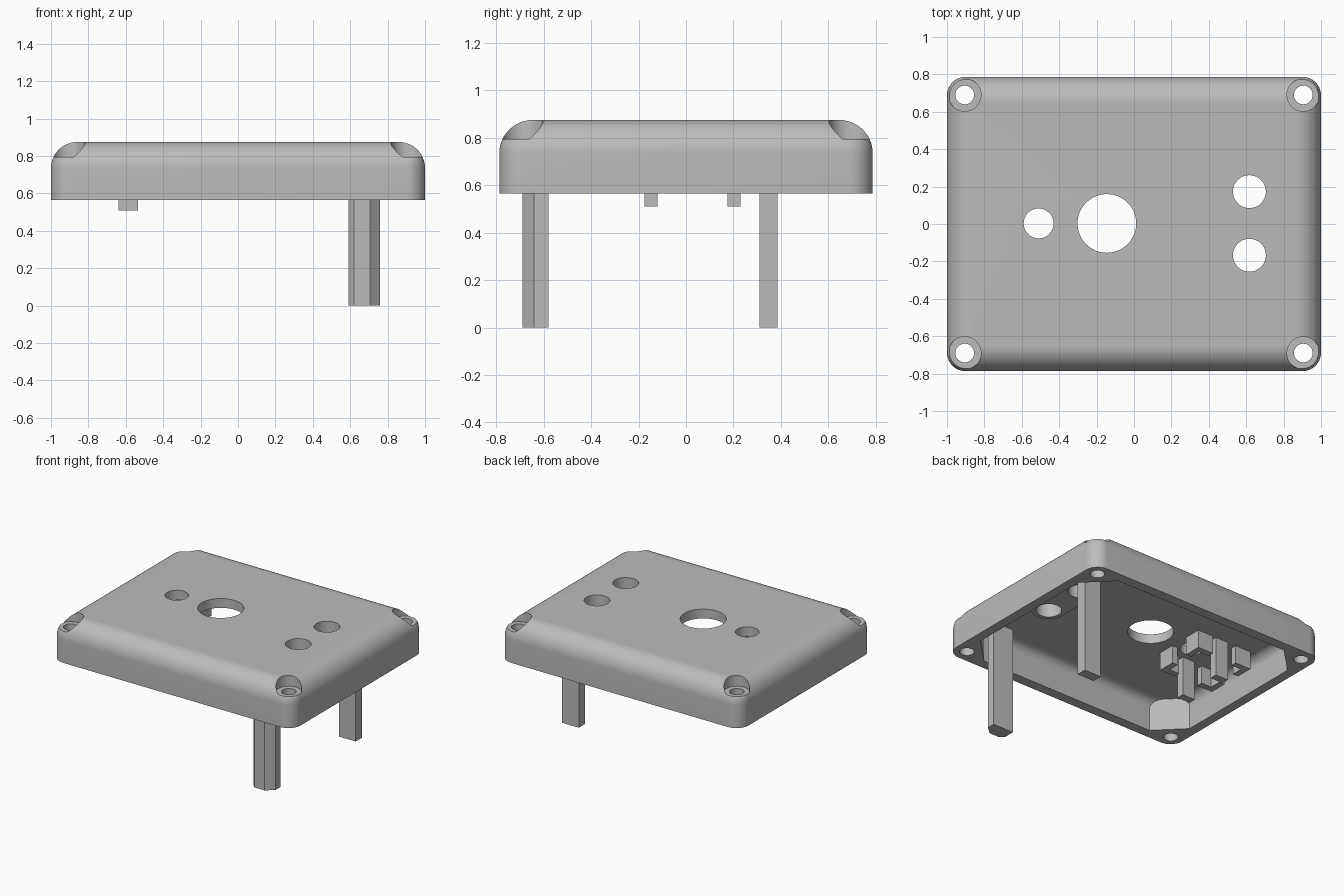
import bpy
import bmesh
from math import cos, sin, pi, radians

cube = bpy.data.objects.get("Cube")
if cube:
    bpy.data.objects.remove(cube, do_unlink=True)

grey = bpy.data.materials.new("plain_grey")
grey.use_nodes = True
colour = (0.5, 0.5, 0.5, 1)
grey.diffuse_color = colour
grey.node_tree.nodes["Principled BSDF"].inputs["Base Color"].default_value = colour

RIM, TOP, CEILING = 0.565, 0.875, 0.805
HX, HY = 1.0, 0.787


def loft(name, rings):
    """Closed solid through a stack of (outline, z) rings."""
    bm = bmesh.new()
    loops = [[bm.verts.new((x, y, z)) for x, y in pts] for pts, z in rings]
    n = len(loops[0])
    bm.faces.new(loops[0][::-1])
    bm.faces.new(loops[-1])
    for low, high in zip(loops, loops[1:]):
        for i in range(n):
            j = (i + 1) % n
            bm.faces.new((low[i], low[j], high[j], high[i]))
    mesh = bpy.data.meshes.new(name)
    bm.to_mesh(mesh)
    bm.free()
    mesh.materials.append(grey)
    ob = bpy.data.objects.new(name, mesh)
    bpy.context.collection.objects.link(ob)
    return ob


def prism(name, pts, z0, z1):
    return loft(name, [(pts, z0), (pts, z1)])


def box(name, x0, x1, y0, y1, z0, z1):
    return prism(name, [(x0, y0), (x1, y0), (x1, y1), (x0, y1)], z0, z1)


def circle(x, y, r, n=48):
    return [(x + r * cos(2 * pi * i / n), y + r * sin(2 * pi * i / n)) for i in range(n)]


def rounded(hx, hy, r, n=10):
    """Rectangle outline with round corners."""
    pts = []
    for k, (sx, sy) in enumerate([(1, 1), (-1, 1), (-1, -1), (1, -1)]):
        for i in range(n + 1):
            a = (k + i / n) * pi / 2
            pts.append((sx * (hx - r) + r * cos(a), sy * (hy - r) + r * sin(a)))
    return pts


def chamfered(hx, hy, total):
    """Rectangle outline with corners cut along |x| + |y| = total."""
    ax, ay = total - hy, total - hx
    return [(hx, -ay), (hx, ay), (ax, hy), (-ax, hy),
            (-hx, ay), (-hx, -ay), (-ax, -hy), (ax, -hy)]


def fillet(outline, z_low, z_top, r, n=12):
    """Rings of an outline whose top edge is rounded."""
    rings = [(outline(0), z_low)]
    for i in range(n + 1):
        a = i / n * pi / 2
        rings.append((outline(r * (1 - cos(a))), z_top - r + r * sin(a)))
    return rings


def cut(target, cutters):
    for c in cutters:
        mod = target.modifiers.new("cut", "BOOLEAN")
        mod.operation, mod.solver, mod.object = "DIFFERENCE", "EXACT", c
        bpy.context.view_layer.objects.active = target
        bpy.ops.object.modifier_apply(modifier=mod.name)
        bpy.data.objects.remove(c, do_unlink=True)


def smooth(ob):
    bpy.ops.object.select_all(action="DESELECT")
    ob.select_set(True)
    bpy.context.view_layer.objects.active = ob
    bpy.ops.object.shade_smooth_by_angle(angle=radians(30))


# Lid shell with a rounded top edge
lid = loft("lid", fillet(
    lambda t: rounded(HX - t, HY - t, max(0.1 - t, 0.002)), RIM, TOP, 0.14))

# Hollow underside, leaving diagonal screw posts in the corners
cavity = loft("cavity_cutter", fillet(
    lambda t: chamfered(0.928 - t, 0.711 - t, 1.445), RIM - 0.1, CEILING, 0.07))
cutters = [cavity]

# Corner screw holes with counterbores
for sx in (1, -1):
    for sy in (1, -1):
        x, y = sx * 0.905, sy * 0.69
        cutters.append(prism("screw_cutter", circle(x, y, 0.05), 0.4, 1))
        cutters.append(prism("counterbore_cutter", circle(x, y, 0.087), 0.795, 1))

# Openings in the top plate
side_holes = [(0.617, 0.173), (0.617, -0.167)]
for x, y, r in [(-0.145, 0.003, 0.157), (-0.51, 0.003, 0.08)]:
    cutters.append(prism("opening_cutter", circle(x, y, r), 0.7, 1))
for x, y in side_holes:
    cutters.append(prism("opening_cutter", circle(x, y, 0.088), 0.7, 1))
cut(lid, cutters)
smooth(lid)

# Reinforcing collar around the pair of side openings
arc = [i * pi / 16 for i in range(17)]
stadium = [(0.617 + 0.118 * cos(a), 0.173 + 0.118 * sin(a)) for a in arc]
stadium += [(0.617 - 0.118 * cos(a), -0.167 - 0.118 * sin(a)) for a in arc]
collar = prism("opening_collar", stadium, 0.765, CEILING + 0.01)
cut(collar, [prism("collar_cutter", circle(x, y, 0.088), 0.7, 1) for x, y in side_holes])
smooth(collar)

# Two long support legs
prism("front_leg", [(0.62, -0.69), (0.705, -0.69), (0.76, -0.64),
                    (0.76, -0.58), (0.59, -0.58), (0.59, -0.66)], 0, CEILING + 0.02)
box("back_leg", 0.62, 0.76, 0.31, 0.385, 0, CEILING + 0.02)

# Module holder: four L-shaped corner brackets and two clips
X0, X1, Y0, Y1 = -0.84, -0.38, -0.175, 0.23
ARM, WALL, LOW = 0.13, 0.045, 0.67
for x, dx in ((X0, 1), (X1, -1)):
    for y, dy in ((Y0, 1), (Y1, -1)):
        pts = [(0, 0), (ARM, 0), (ARM, WALL), (WALL, WALL), (WALL, ARM), (0, ARM)]
        pts = [(x + dx * px, y + dy * py) for px, py in pts]
        if dx * dy < 0:
            pts.reverse()
        prism("holder_bracket", pts, LOW, CEILING + 0.01)
for y in (Y0, Y1 - 0.055):
    box("holder_clip", -0.64, -0.535, y, y + 0.055, 0.51, CEILING + 0.01)
